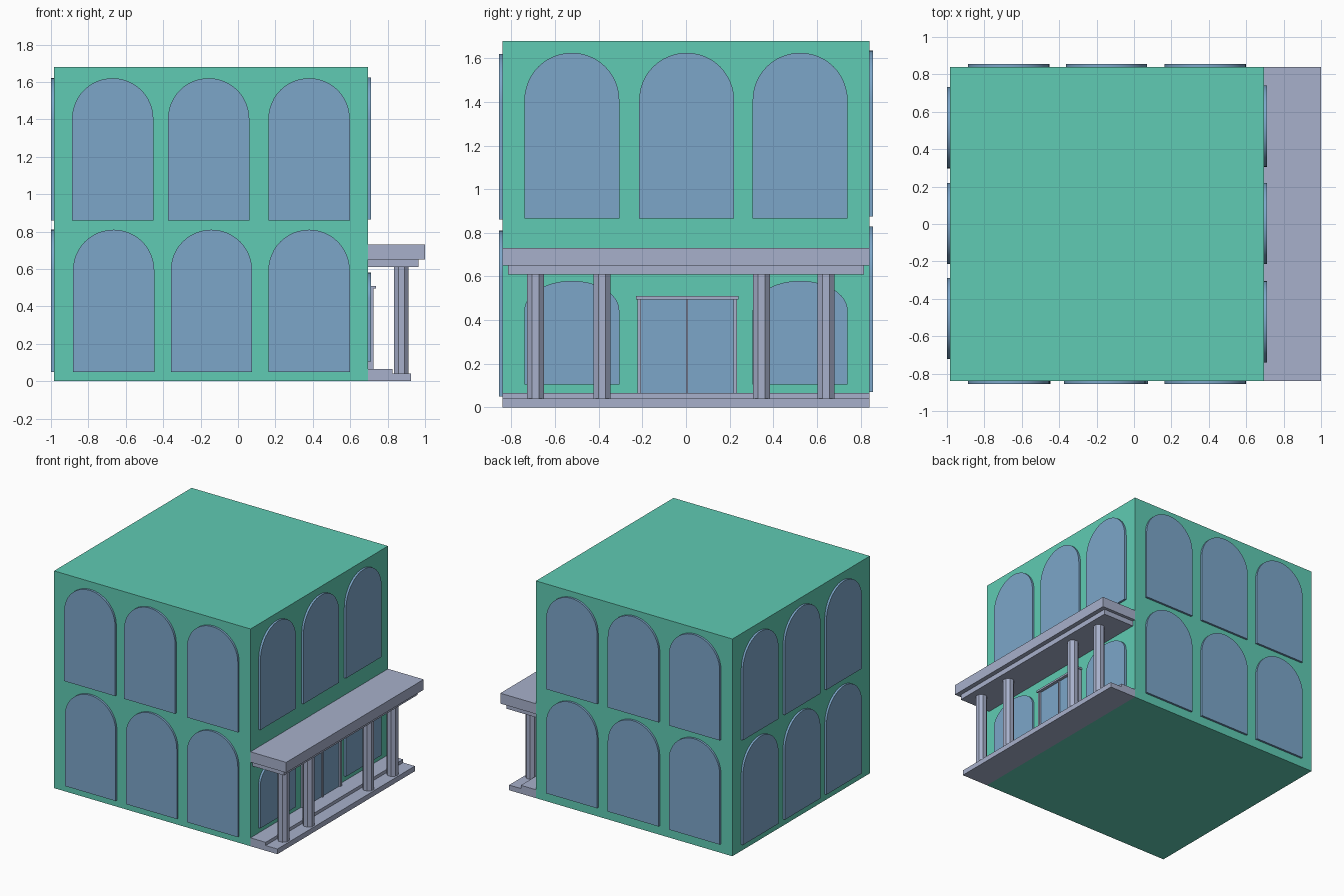
import bpy, bmesh
from math import cos, sin, pi, radians
from mathutils import Vector

cube = bpy.data.objects.get("Cube")
if cube:
    bpy.data.objects.remove(cube, do_unlink=True)


def material(name, rgb):
    mat = bpy.data.materials.new(name)
    mat.use_nodes = True
    mat.diffuse_color = (*rgb, 1)
    mat.node_tree.nodes["Principled BSDF"].inputs["Base Color"].default_value = (*rgb, 1)
    return mat


green = material("wall green", (0.115, 0.597, 0.451))
blue = material("glass blue", (0.202, 0.381, 0.584))
stone = material("stone lilac", (0.386, 0.434, 0.597))


def prism(name, outline, depth, mat, smooth=False):
    """Extrude a flat outline along a depth vector."""
    bm = bmesh.new()
    face = bm.faces.new([bm.verts.new(p) for p in outline])
    new = bmesh.ops.extrude_face_region(bm, geom=[face], use_keep_orig=True)["geom"]
    verts = [g for g in new if isinstance(g, bmesh.types.BMVert)]
    bmesh.ops.translate(bm, verts=verts, vec=depth)
    bmesh.ops.recalc_face_normals(bm, faces=bm.faces)
    mesh = bpy.data.meshes.new(name)
    bm.to_mesh(mesh)
    bm.free()
    mesh.materials.append(mat)
    obj = bpy.data.objects.new(name, mesh)
    bpy.context.collection.objects.link(obj)
    if smooth:
        bpy.ops.object.select_all(action="DESELECT")
        obj.select_set(True)
        bpy.context.view_layer.objects.active = obj
        bpy.ops.object.shade_smooth_by_angle(angle=radians(30))
    return obj


def box(name, x, y, z, mat):
    base = [(x[0], y[0], z[0]), (x[1], y[0], z[0]), (x[1], y[1], z[0]), (x[0], y[1], z[0])]
    return prism(name, base, Vector((0, 0, z[1] - z[0])), mat)


WEST, EAST, SIDE, TOP = -0.985, 0.695, 0.84, 1.68

# Each wall: a point on it, its sideways axis and its outward axis
walls = {
    "front": (Vector((0, -SIDE, 0)), Vector((1, 0, 0)), Vector((0, -1, 0))),
    "back": (Vector((0, SIDE, 0)), Vector((1, 0, 0)), Vector((0, 1, 0))),
    "right": (Vector((WEST, 0, 0)), Vector((0, 1, 0)), Vector((-1, 0, 0))),
    "left": (Vector((EAST, 0, 0)), Vector((0, 1, 0)), Vector((1, 0, 0))),
}


def arched_window(wall, name, centre, sill, height=0.76):
    """A pane with a half round head, squashed along with its height."""
    origin, side, out = walls[wall]
    half = 0.2175
    rise = half * height / 0.76
    spring = sill + height - rise
    profile = [(-half, sill), (half, sill)]
    profile += [(half * cos(pi * i / 24), spring + rise * sin(pi * i / 24)) for i in range(25)]
    points = [origin + side * (centre + u) + Vector((0, 0, z)) - out * 0.005 for u, z in profile]
    prism(f"{wall}_{name}_window", points, out * 0.021, blue, True)


# Main block
box("building_block", (WEST, EAST), (-SIDE, SIDE), (0, TOP), green)

# Arched windows, two rows on every wall
rows = [
    ("front", "upper", (-0.67, -0.157, 0.38), 0.86),
    ("front", "lower", (-0.665, -0.142, 0.38), 0.05),
    ("back", "upper", (-0.67, -0.147, 0.38), 0.875),
    ("back", "lower", (-0.67, -0.147, 0.38), 0.07),
    ("right", "upper", (-0.505, 0.003, 0.515), 0.86),
    ("right", "lower", (-0.505, 0.003, 0.515), 0.05),
    ("left", "upper", (-0.523, 0.003, 0.523), 0.865),
]
for wall, row, centres, sill in rows:
    for c in centres:
        arched_window(wall, row, c, sill)
for c in (-0.523, 0.523):
    arched_window("left", "porch", c, 0.105, 0.475)

# Porch steps and roof
box("porch_floor", (EAST, 0.925), (-SIDE, SIDE), (0, 0.04), stone)
box("porch_step", (EAST, 0.825), (-SIDE, SIDE), (0.04, 0.065), stone)
box("porch_beam", (EAST, 0.965), (-0.815, 0.815), (0.61, 0.65), stone)
box("porch_roof", (EAST, 1.0), (-SIDE, SIDE), (0.65, 0.73), stone)

# Eight sided porch columns
radius = 0.039 / cos(pi / 8)
for y in (-0.69, -0.384, 0.346, 0.641):
    ring = [(0.873 + radius * cos(pi * (i + 0.5) / 4),
             y + radius * sin(pi * (i + 0.5) / 4), 0.04) for i in range(8)]
    prism("porch_column", ring, Vector((0, 0, 0.57)), stone)

# Double door with frame and lintel
MID = 0.005
box("door_glass", (EAST, 0.713), (MID - 0.215, MID + 0.215), (0.065, 0.495), blue)
for offset, half in ((-0.22, 0.008), (0, 0.005), (0.22, 0.008)):
    y = MID + offset
    box("door_post", (EAST, 0.725), (y - half, y + half), (0.065, 0.495), stone)
box("door_lintel", (EAST, 0.737), (MID - 0.235, MID + 0.235), (0.495, 0.51), stone)
